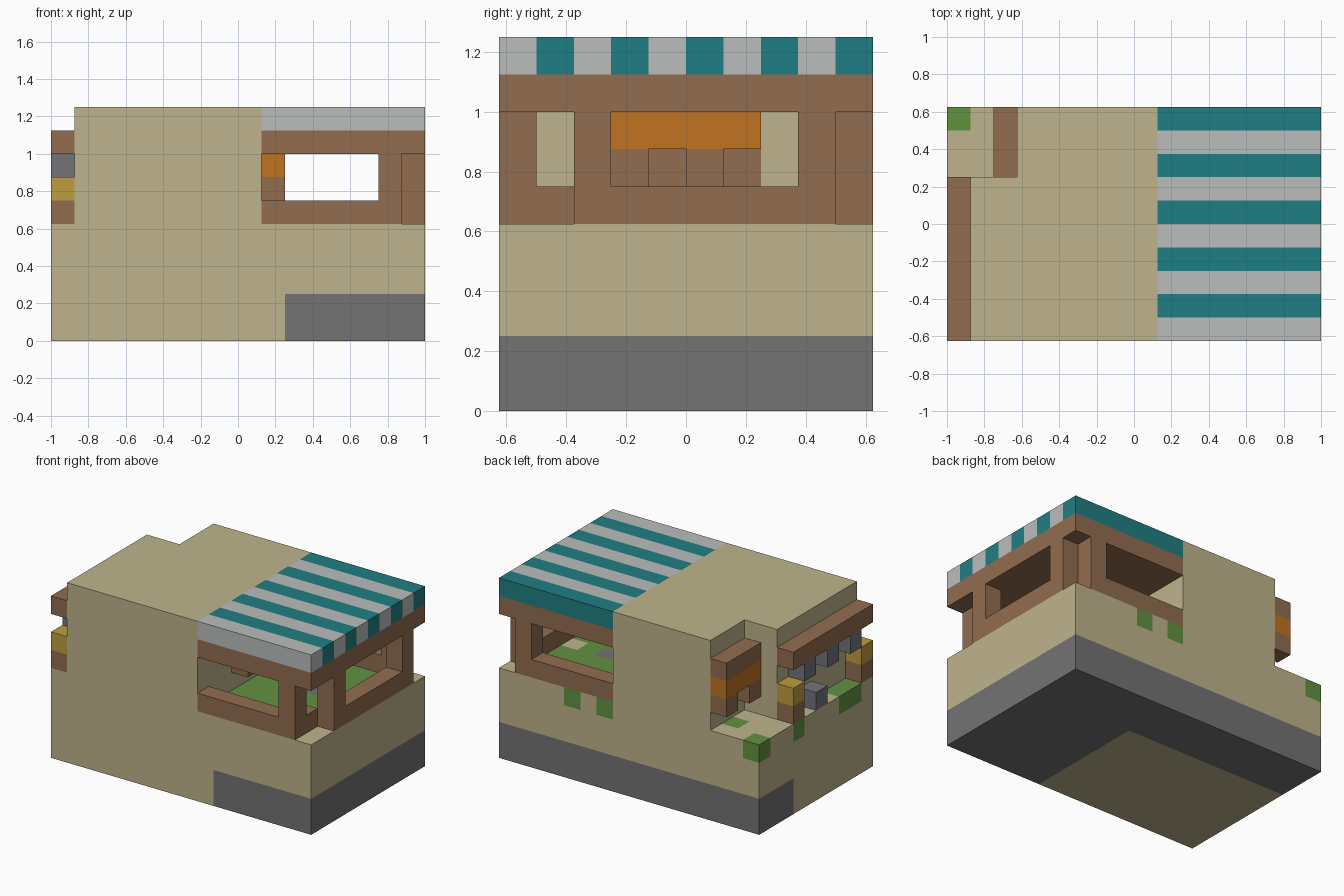
import bpy, bmesh
from mathutils import Vector

cube = bpy.data.objects.get("Cube")
if cube:
    bpy.data.objects.remove(cube, do_unlink=True)

U = 0.125                          # edge length of one block
ORIGIN = Vector((-1, -0.625, 0))

# Colours as display values, converted to linear
PALETTE = {
    "sand": (190, 180, 140), "brown": (146, 109, 80), "teal": (32, 126, 131),
    "pale_grey": (187, 189, 189), "grey": (115, 115, 115), "slate": (114, 117, 122),
    "green": (97, 146, 64), "orange": (193, 115, 33), "gold": (190, 156, 64),
}


def linear(v):
    v /= 255
    return v / 12.92 if v < 0.04 else ((v + 0.055) / 1.055) ** 2.4


MATS = {}
for name, rgb in PALETTE.items():
    m = bpy.data.materials.new(name)
    m.use_nodes = True
    col = (*map(linear, rgb), 1)
    m.diffuse_color = col
    bsdf = m.node_tree.nodes["Principled BSDF"]
    bsdf.inputs["Base Color"].default_value = col
    bsdf.inputs["Roughness"].default_value = 0.9
    MATS[name] = m

cells = {}                         # block position -> (part, colour)


def block(part, colour, x, y, z):
    """Fill a range of blocks; later calls replace earlier ones."""
    for i in range(*x):
        for j in range(*y):
            for k in range(*z):
                cells[i, j, k] = (part, colour)


# Ground base with stone footing along two sides
block("base", "sand", (0, 16), (0, 10), (0, 5))
block("base", "grey", (10, 16), (0, 10), (0, 2))
block("base", "grey", (0, 16), (7, 10), (0, 2))

# Tall main block with a notched corner
block("main_block", "sand", (1, 3), (0, 7), (5, 10))
block("main_block", "sand", (3, 9), (0, 10), (5, 10))
block("main_block", "brown", (8, 9), (3, 7), (6, 7))

# Grass floor of the open room with two bare patches
block("base", "green", (9, 15), (1, 9), (4, 5))
block("base", "sand", (14, 15), (5, 6), (4, 5))
block("base", "grey", (12, 13), (5, 6), (4, 5))
block("base", "sand", (14, 15), (1, 2), (4, 5))

# Moss patches on the rim
for x, y in ((9, 9), (11, 9), (0, 9), (2, 8), (0, 6), (0, 1), (0, 2)):
    block("base", "green", (x, x + 1), (y, y + 1), (4, 5))

# Room frame: front and back rails and posts
for y in (0, 9):
    block("room_frame", "brown", (9, 14), (y, y + 1), (5, 6))
    block("room_frame", "brown", (14, 15), (y, y + 1), (5, 8))
block("room_frame", "brown", (14, 15), (1, 2), (5, 6))
# Side rail and posts
block("room_frame", "brown", (15, 16), (2, 9), (5, 6))
for y in (2, 8):
    block("room_frame", "brown", (15, 16), (y, y + 1), (5, 8))

# Ceiling and striped awning
block("ceiling", "brown", (9, 16), (0, 10), (8, 9))
for y in range(10):
    block("awning", "teal" if y % 2 else "pale_grey", (9, 16), (y, y + 1), (9, 10))

# Shelf on the inner wall
block("inner_shelf", "orange", (9, 10), (3, 7), (7, 8))
for y in (3, 5):
    block("inner_shelf", "brown", (9, 10), (y, y + 1), (6, 7))

# Shelf in the notched corner
block("corner_shelf", "brown", (2, 3), (7, 10), (8, 9))
block("corner_shelf", "orange", (2, 3), (7, 10), (7, 8))
for y in (7, 9):
    block("corner_shelf", "brown", (2, 3), (y, y + 1), (6, 7))

# Side stall: beam, hanging blocks, capped stumps and a stone
block("stall_beam", "brown", (0, 1), (0, 7), (8, 9))
for y in (1, 3, 5):
    block("stall_hangers", "slate", (0, 1), (y, y + 1), (7, 8))
for y in (0, 6):
    block("stall_stumps", "brown", (0, 1), (y, y + 1), (5, 6))
    block("stall_stumps", "gold", (0, 1), (y, y + 1), (6, 7))
block("stall_stone", "slate", (0, 1), (4, 5), (5, 6))


def build(part):
    """Make one object from the exposed block sides of a part."""
    mesh = bpy.data.meshes.new(part)
    colours = sorted({c for p, c in cells.values() if p == part})
    bm = bmesh.new()
    for pos, (p, colour) in cells.items():
        if p != part:
            continue
        centre = Vector(pos) + Vector((0.5, 0.5, 0.5))
        for axis in range(3):
            for sign in (-1, 1):
                n = Vector((0, 0, 0))
                n[axis] = sign
                if tuple(int(a + b) for a, b in zip(pos, n)) in cells:
                    continue
                u = Vector((0, 0, 0))
                u[(axis + 1) % 3] = 0.5
                v = n.cross(u)
                corners = (u + v, v - u, -u - v, u - v)
                face = bm.faces.new([bm.verts.new(ORIGIN + U * (centre + n / 2 + c))
                                     for c in corners])
                face.material_index = colours.index(colour)
    bmesh.ops.remove_doubles(bm, verts=bm.verts[:], dist=U / 100)
    # Merge flat areas of the same colour
    bmesh.ops.dissolve_limit(bm, angle_limit=0.01, verts=bm.verts[:],
                             edges=bm.edges[:], delimit={"MATERIAL"})
    bm.to_mesh(mesh)
    bm.free()
    for c in colours:
        mesh.materials.append(MATS[c])
    bpy.context.collection.objects.link(bpy.data.objects.new(part, mesh))


for part in sorted({p for p, c in cells.values()}):
    build(part)
